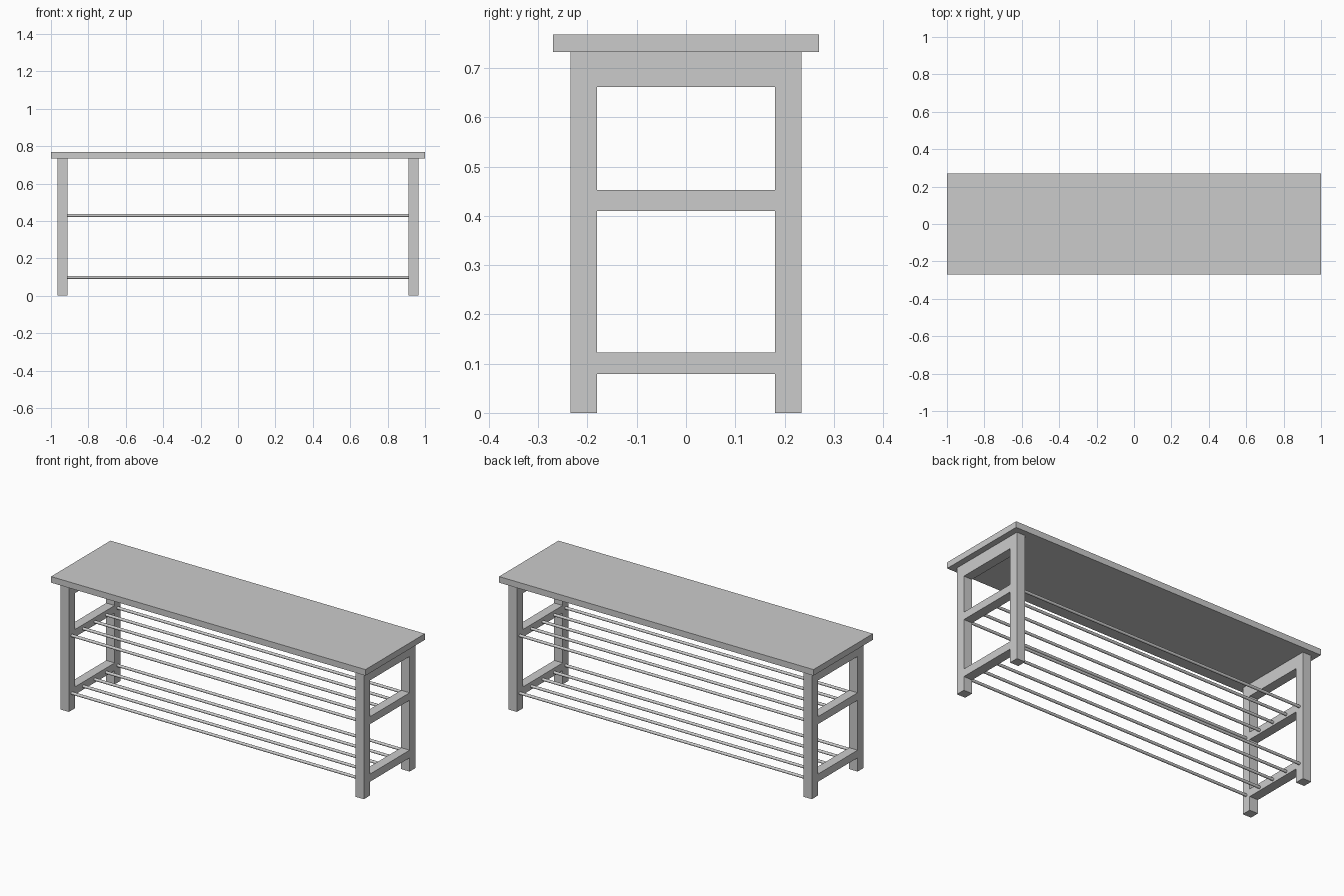
import bpy, math

if "Cube" in bpy.data.objects:
    bpy.data.objects.remove(bpy.data.objects["Cube"])


def box(name, x0, x1, y0, y1, z0, z1):
    bpy.ops.mesh.primitive_cube_add(size=1, location=((x0 + x1) / 2, (y0 + y1) / 2, (z0 + z1) / 2))
    o = bpy.context.object
    o.name = name
    o.scale = (x1 - x0, y1 - y0, z1 - z0)
    bpy.ops.object.transform_apply(location=False, rotation=False, scale=True)
    return o


XI, XO = 0.911, 0.965   # leg inner and outer faces in x
YI, YO = 0.181, 0.235   # leg inner and outer faces in y

# bench top
box("bench_top", -1, 1, -0.27, 0.27, 0.733, 0.768)

for sx, side in ((-1, "left"), (1, "right")):
    a, b = sorted((sx * XI, sx * XO))
    # legs
    for sy, end in ((-1, "front"), (1, "back")):
        c, d = sorted((sy * YI, sy * YO))
        box(f"{side}_{end}_leg", a, b, c, d, 0, 0.733)
    # apron under the top, and the two shelf rails
    box(f"{side}_apron", a, b, -YI, YI, 0.662, 0.733)
    box(f"{side}_lower_rail", a, b, -YI, YI, 0.079, 0.123)
    box(f"{side}_upper_rail", a, b, -YI, YI, 0.410, 0.453)

# shelf rods
for level, z in (("lower", 0.098), ("upper", 0.429)):
    for i in range(5):
        bpy.ops.mesh.primitive_cylinder_add(vertices=24, radius=0.008, depth=2 * XI + 0.01,
                                            location=(0, (i - 2) * 0.104, z),
                                            rotation=(0, math.pi / 2, 0))
        bpy.context.object.name = f"{level}_shelf_rod_{i + 1}"
        bpy.ops.object.shade_smooth_by_angle()
